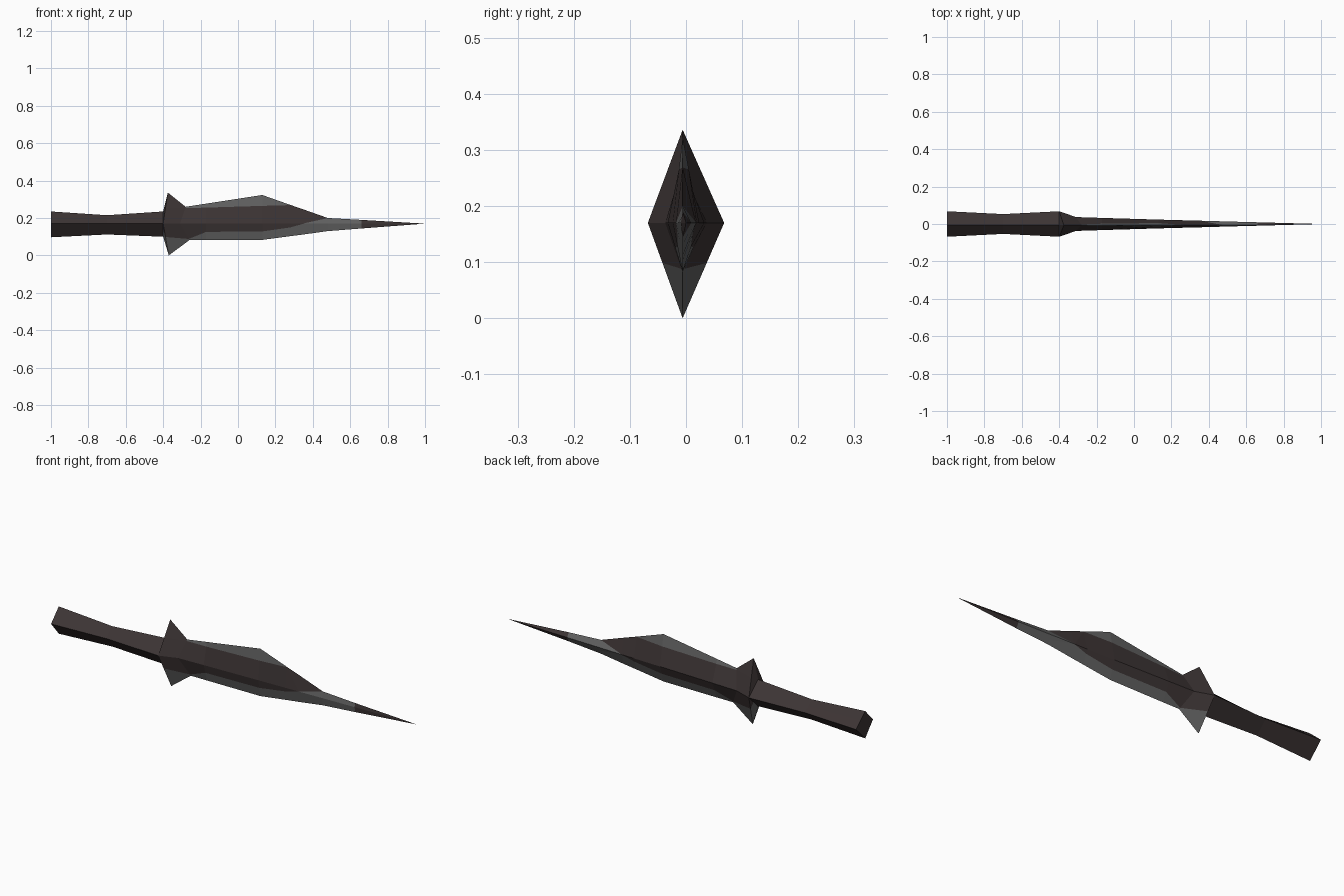
import bpy, bmesh

if "Cube" in bpy.data.objects:
    bpy.data.objects.remove(bpy.data.objects["Cube"])

MID_Z = 0.17       # height of the side ridges
EDGE_Y = -0.006    # slight sideways shift of the cutting edges


def material(name, rgb):
    m = bpy.data.materials.new(name)
    m.diffuse_color = (*rgb, 1)
    m.use_nodes = True
    m.node_tree.nodes["Principled BSDF"].inputs["Base Color"].default_value = m.diffuse_color
    return m


MATS = [material("dark brown", (0.046, 0.035, 0.035)),
        material("steel grey", (0.120, 0.120, 0.120))]


def ring(xt, zt, xm, y, xb, zb, u=0.5, l=0.5):
    """Diamond section; u and l place the paint borders between ridge and edge."""
    ey = EDGE_Y if y > 0 else 0
    top, bottom = (xt, ey, zt), (xb, ey, zb)
    right, left = (xm, y, MID_Z), (xm, -y, MID_Z)

    def mix(a, b, t):
        return tuple(p + (q - p) * t for p, q in zip(a, b))

    return [top, mix(right, top, u), right, mix(right, bottom, l),
            bottom, mix(left, bottom, l), left, mix(left, top, u)]


def loft(name, sections, paint, cap=False):
    """Skin the sections; paint gives per span: upper edge, upper, lower, lower edge."""
    bm = bmesh.new()
    rows = [[bm.verts.new(p) for p in ring(*s)] for s in sections]
    for a, b, cols in zip(rows, rows[1:], paint):
        for i in range(8):
            j = (i + 1) % 8
            f = bm.faces.new((a[i], a[j], b[j], b[i]))
            f.material_index = cols[i if i < 4 else 7 - i]
    if cap:
        bm.faces.new(rows[0])
    bmesh.ops.remove_doubles(bm, verts=bm.verts, dist=0.0004)
    bmesh.ops.recalc_face_normals(bm, faces=bm.faces)
    # open shells: make sure the sides face outwards
    out = sum(f.normal.z * (f.calc_center_median().z - MID_Z) * f.calc_area()
              for f in bm.faces)
    if out < 0:
        bmesh.ops.reverse_faces(bm, faces=bm.faces)
    me = bpy.data.meshes.new(name)
    bm.to_mesh(me)
    bm.free()
    for m in MATS:
        me.materials.append(m)
    ob = bpy.data.objects.new(name, me)
    bpy.context.collection.objects.link(ob)


D, G = 0, 1
PLAIN = (D, D, D, D)

# Waisted grip
loft("handle", [(-1, .235, -1, .068, -1, .097),
                (-.7, .215, -.7, .053, -.7, .112),
                (-.4, .235, -.4, .068, -.4, .100)],
     [PLAIN, PLAIN], cap=True)

# Pointed cross guard
base = (-.28, .26, -.31, .037, -.26, .082, .92, .93)
loft("guard", [(-.4, .235, -.4, .068, -.4, .100, .5, .5),
               (-.375, .336, -.4, .068, -.37, 0, .5, .42),
               base],
     [(D, D, D, G), (D, D, D, G)])

# Blade with a dark core, grey edges and a dark tip
loft("blade", [base,
               (-.17, .277, -.17, .0325, -.17, .082, .8, .5),
               (.13, .323, .13, .0235, .13, .083, .62, .48),
               (.28, .270, .28, .0195, .28, .103, .99, .3),
               (.35, .246, .35, .0178, .35, .112, .01, .01),
               (.48, .200, .48, .0140, .48, .130, .99, .5),
               (.66, .190, .66, .0092, .66, .144),
               (1, MID_Z, 1, 0, 1, MID_Z)],
     [(G, D, D, G), (G, D, D, G), (G, D, D, G), (D, D, D, G),
      (D, G, G, G), (G, G, G, G), PLAIN])
